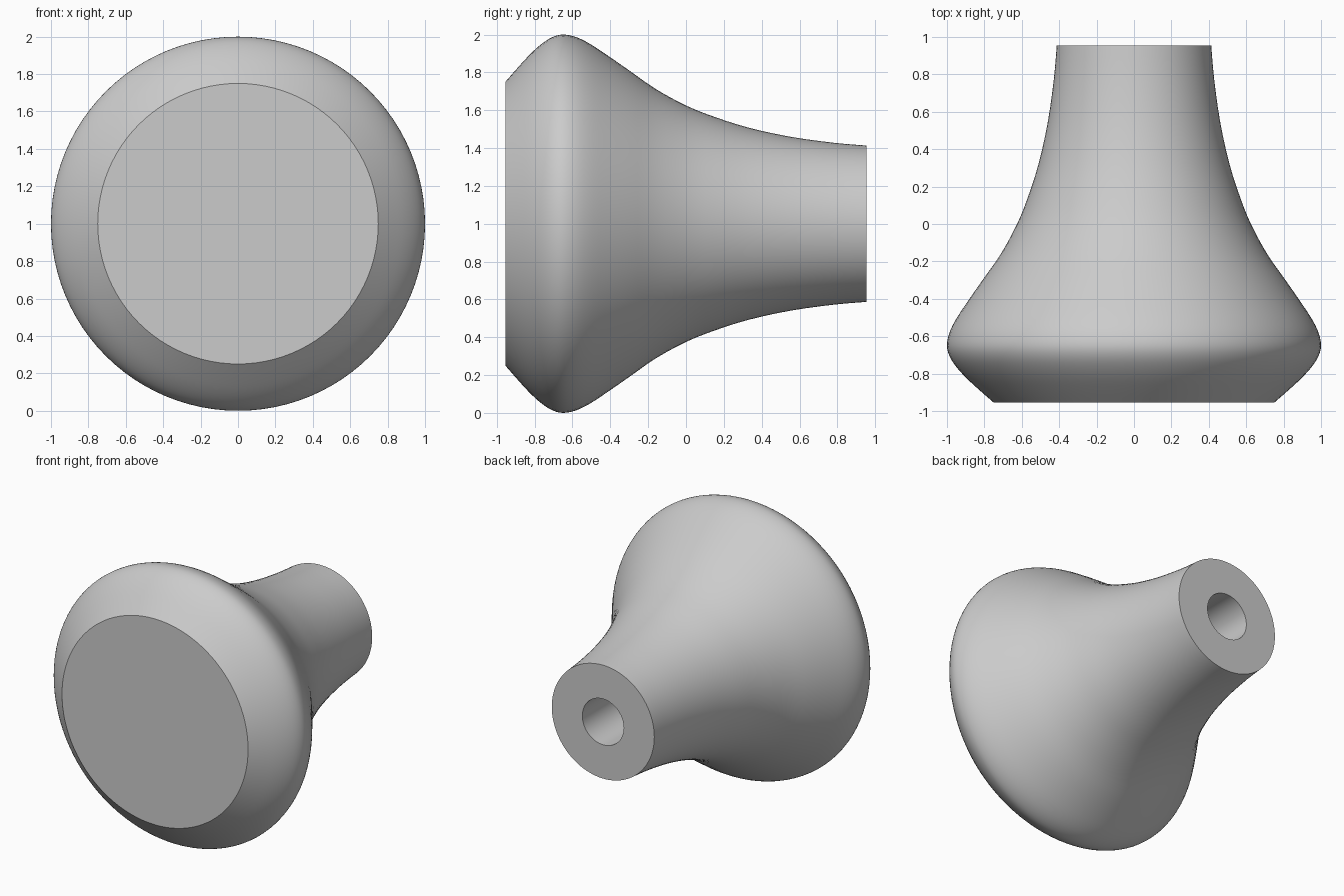
import bpy, bmesh, math
from mathutils import Vector

cube = bpy.data.objects.get("Cube")
if cube:
    bpy.data.objects.remove(cube, do_unlink=True)

SEGMENTS = 96

# Outer silhouette as (radius, y), from the flat front rim to the stem end
OUTLINE = [(0.75, -0.955), (0.83, -0.885), (0.90, -0.82), (0.953, -0.76),
           (0.987, -0.705), (1.0, -0.65), (0.988, -0.585), (0.955, -0.515),
           (0.90, -0.43), (0.81, -0.30), (0.712, -0.16), (0.625, 0.0),
           (0.565, 0.15), (0.508, 0.33), (0.46, 0.55), (0.428, 0.78),
           (0.413, 0.955)]
# Screw hole bored into the stem end
HOLE_RADIUS, HOLE_BOTTOM = 0.167, -0.05


def smooth_path(points, steps=3):
    """Catmull-Rom curve through the points."""
    p = [Vector(q) for q in points]
    p = [2 * p[0] - p[1]] + p + [2 * p[-1] - p[-2]]
    path = []
    for a, b, c, d in zip(p, p[1:], p[2:], p[3:]):
        for i in range(steps):
            t = i / steps
            path.append(0.5 * (2 * b + (c - a) * t + (2 * a - 5 * b + 4 * c - d) * t ** 2
                               + (3 * b - a - 3 * c + d) * t ** 3))
    return path + [p[-2]]


def lathe(name, profile, material):
    """Turn an open (radius, y) profile about the y axis and cap both ends."""
    bm = bmesh.new()
    rings = []
    for r, y in profile:
        ring = []
        for i in range(SEGMENTS):
            a = 2 * math.pi * i / SEGMENTS
            ring.append(bm.verts.new((r * math.cos(a), y, 1 + r * math.sin(a))))
        rings.append(ring)
    for lower, upper in zip(rings, rings[1:]):
        for i in range(SEGMENTS):
            j = (i + 1) % SEGMENTS
            bm.faces.new((lower[i], lower[j], upper[j], upper[i]))
    bm.faces.new(rings[0])
    bm.faces.new(rings[-1])
    bmesh.ops.recalc_face_normals(bm, faces=bm.faces)
    mesh = bpy.data.meshes.new(name)
    bm.to_mesh(mesh)
    bm.free()
    mesh.materials.append(material)
    obj = bpy.data.objects.new(name, mesh)
    bpy.context.collection.objects.link(obj)
    return obj


# Single plain grey
grey = bpy.data.materials.new("light grey")
grey.use_nodes = True
colour = (0.6, 0.6, 0.6, 1.0)
grey.diffuse_color = colour
grey.node_tree.nodes["Principled BSDF"].inputs["Base Color"].default_value = colour

# Knob body with the hole wall and its floor continuing the same profile
profile = smooth_path(OUTLINE) + [(HOLE_RADIUS, 0.955), (HOLE_RADIUS, HOLE_BOTTOM)]
knob = lathe("knob", profile, grey)

bpy.ops.object.select_all(action='DESELECT')
knob.select_set(True)
bpy.context.view_layer.objects.active = knob
bpy.ops.object.shade_smooth_by_angle(angle=math.radians(30))
